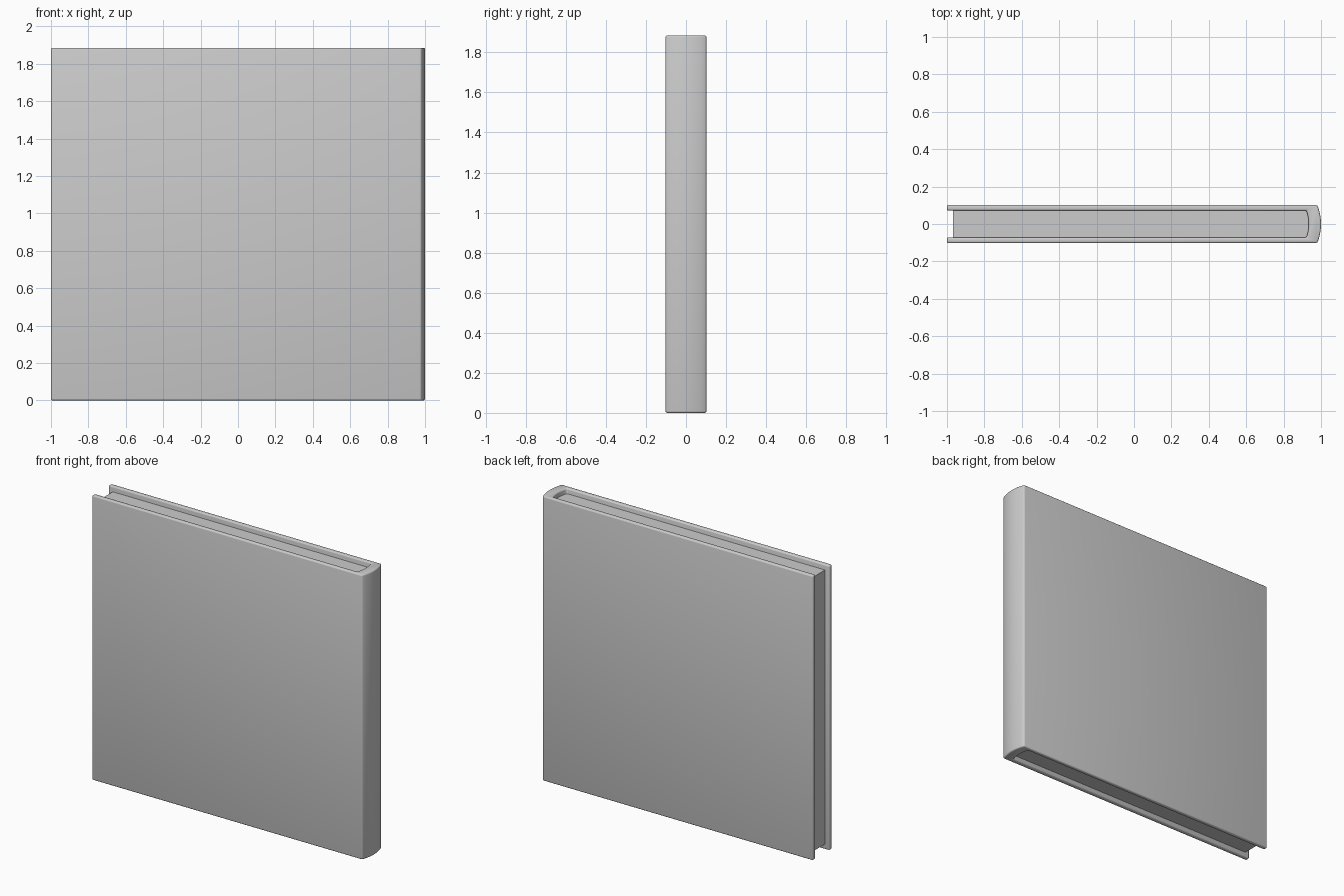
import bpy, bmesh
from math import radians

if "Cube" in bpy.data.objects:
    bpy.data.objects.remove(bpy.data.objects["Cube"])

H = 1.885          # cover height
LIP = 0.035        # how far the pages sit inside the cover


def arc(x_edge, x_mid, y, n=8):
    """Shallow bulge from -y to +y."""
    pts = []
    for i in range(n + 1):
        t = -1 + 2 * i / n
        pts.append((x_mid - (x_mid - x_edge) * t * t, y * t))
    return pts


def extrude_profile(name, pts, z0, z1, bevel=0):
    bm = bmesh.new()
    face = bm.faces.new([bm.verts.new((x, y, z0)) for x, y in pts])
    top = bmesh.ops.extrude_face_region(bm, geom=[face])["geom"]
    bmesh.ops.translate(bm, vec=(0, 0, z1 - z0),
                        verts=[v for v in top if isinstance(v, bmesh.types.BMVert)])
    bmesh.ops.recalc_face_normals(bm, faces=bm.faces)
    if bevel:
        edges = [e for e in bm.edges if e.calc_face_angle(0) > radians(30)]
        bmesh.ops.bevel(bm, geom=edges, offset=bevel, segments=3, profile=0.5,
                        affect='EDGES', clamp_overlap=True)
    mesh = bpy.data.meshes.new(name)
    bm.to_mesh(mesh)
    bm.free()
    ob = bpy.data.objects.new(name, mesh)
    bpy.context.collection.objects.link(ob)
    bpy.ops.object.select_all(action='DESELECT')
    ob.select_set(True)
    bpy.context.view_layer.objects.active = ob
    bpy.ops.object.shade_smooth_by_angle(angle=radians(35))
    return ob


# Cover: U-shaped boards and rounded spine
outer = arc(0.98, 1.0, 0.102)
inner = arc(0.922, 0.934, 0.072)
cover = [(-1, -0.102)] + outer + [(-1, 0.102), (-1, 0.072)] + inner[::-1] + [(-1, -0.072)]
extrude_profile("cover", cover, 0, H, bevel=0.009)

# Page block, recessed inside the cover
pages = [(-0.968, -0.072)] + inner + [(-0.968, 0.072)]
extrude_profile("pages", pages, LIP, H - LIP)
